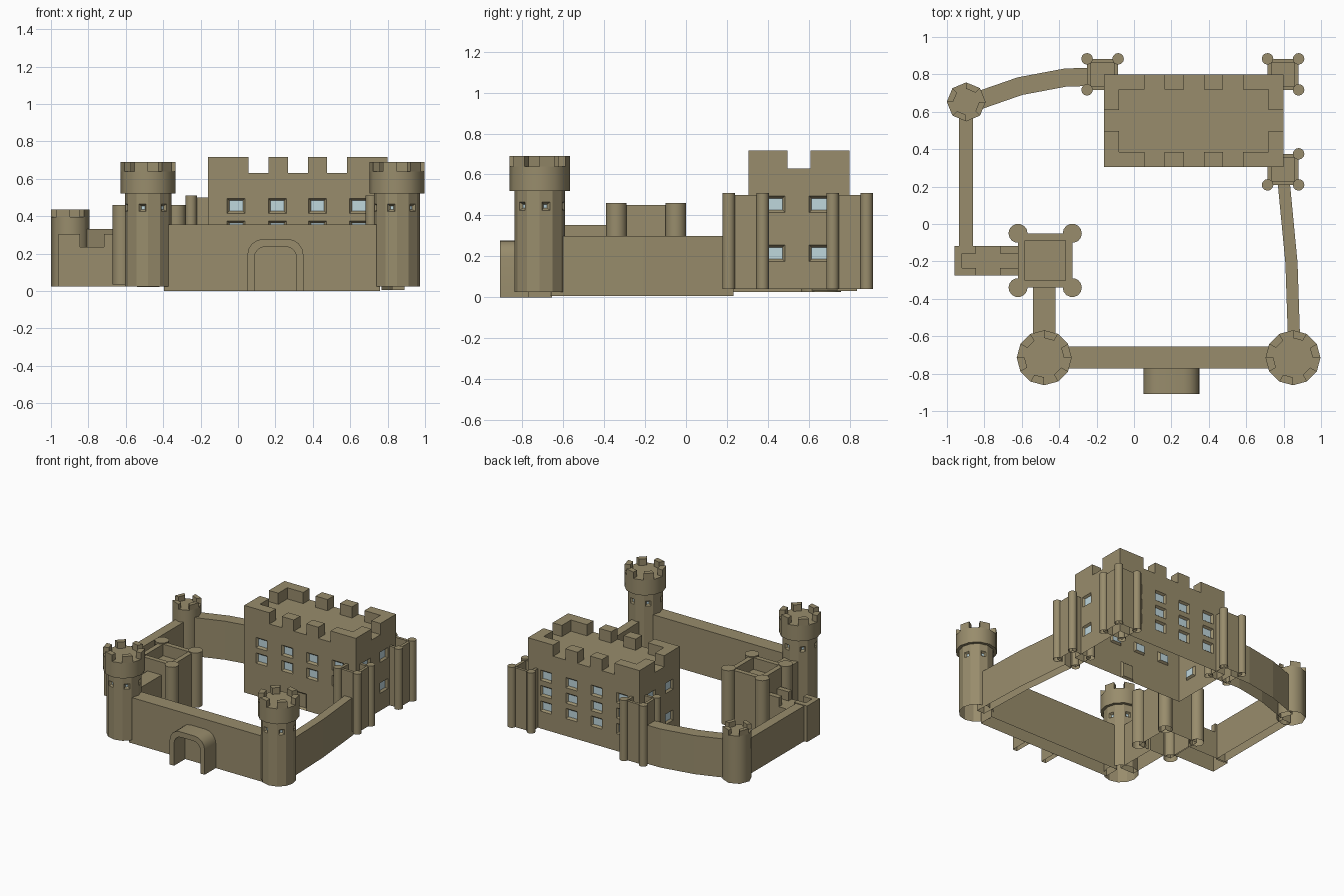
import bpy, bmesh, math

if "Cube" in bpy.data.objects:
    bpy.data.objects.remove(bpy.data.objects["Cube"])

def material(name, col):
    m = bpy.data.materials.new(name)
    m.diffuse_color = (*col, 1)
    m.use_nodes = True
    m.node_tree.nodes["Principled BSDF"].inputs["Base Color"].default_value = m.diffuse_color
    return m

STONE = material("stone", (0.315, 0.264, 0.150))
GLASS = material("window glass", (0.52, 0.68, 0.72))

def finish(name, bm, smooth=False):
    bmesh.ops.remove_doubles(bm, verts=bm.verts, dist=0.0002)
    me = bpy.data.meshes.new(name)
    bm.to_mesh(me)
    bm.free()
    me.materials.append(STONE)
    me.materials.append(GLASS)
    ob = bpy.data.objects.new(name, me)
    bpy.context.collection.objects.link(ob)
    if smooth:
        bpy.context.view_layer.objects.active = ob
        ob.select_set(True)
        bpy.ops.object.shade_smooth_by_angle(angle=math.radians(46))
        ob.select_set(False)
    return ob

def face(bm, pts, mat=0):
    f = bm.faces.new([bm.verts.new(p) for p in pts])
    f.material_index = mat

def sides(bm, pts, z0, z1, flip=False):
    for i, a in enumerate(pts):
        b = pts[(i + 1) % len(pts)]
        q = [(*a, z0), (*b, z0), (*b, z1), (*a, z1)]
        face(bm, q[::-1] if flip else q)

def prism(bm, pts, z0, z1):
    """Counter-clockwise outline, open below."""
    sides(bm, pts, z0, z1)
    face(bm, [(*p, z1) for p in pts])

def rect(x0, x1, y0, y1):
    return [(x0, y0), (x1, y0), (x1, y1), (x0, y1)]

def circle(cx, cy, r, n, phase=0):
    return [(cx + r * math.cos(phase + 2 * math.pi * i / n),
             cy + r * math.sin(phase + 2 * math.pi * i / n)) for i in range(n)]

def ring(bm, outer, inner, z, flip=False):
    n = len(outer)
    for i in range(n):
        j = (i + 1) % n
        q = [(*outer[i], z), (*outer[j], z), (*inner[j], z), (*inner[i], z)]
        face(bm, q[::-1] if flip else q)

def panel(bm, a, b, z0, z1, holes=(), rim=0.012, depth=0.015):
    """Wall from a to b with recessed openings (u0, u1, v0, v1, material)."""
    L = math.dist(a, b)
    ux, uy = (b[0] - a[0]) / L, (b[1] - a[1]) / L
    def P(u, v, d=0):
        return (a[0] + ux * u - uy * d, a[1] + uy * u + ux * d, v)
    us = sorted({0, L} | {h[0] for h in holes} | {h[1] for h in holes})
    vs = sorted({z0, z1} | {h[2] for h in holes} | {h[3] for h in holes})
    for u0, u1 in zip(us, us[1:]):
        for v0, v1 in zip(vs, vs[1:]):
            uc, vc = (u0 + u1) / 2, (v0 + v1) / 2
            hit = [h for h in holes if h[0] < uc < h[1] and h[2] < vc < h[3]]
            o = [(u0, v0), (u1, v0), (u1, v1), (u0, v1)]
            if not hit:
                face(bm, [P(*p) for p in o])
                continue
            n = [(u0 + rim, v0 + rim), (u1 - rim, v0 + rim),
                 (u1 - rim, v1 - rim), (u0 + rim, v1 - rim)]
            for i in range(4):
                j = (i + 1) % 4
                face(bm, [P(*o[i]), P(*o[j]), P(*n[j], depth), P(*n[i], depth)])
            face(bm, [P(*p, depth) for p in n], hit[0][4])

# Keep: four window walls, roof and battlements
X0, X1, Y0, Y1, ZB, ZR, ZT = -0.16, 0.80, 0.305, 0.80, 0.04, 0.63, 0.717
def windows(cols, rows):
    return [(c - 0.048, c + 0.048, r - 0.04, r + 0.04, 1) for c in cols for r in rows]
cols = [0.15, 0.37, 0.585, 0.805]
bm = bmesh.new()
front = windows(cols, (0.455, 0.335)) + [(0.425, 0.535, ZB, 0.17, 0)]
back = windows([X1 - X0 - c for c in cols], (0.455, 0.335, 0.215))
panel(bm, (X0, Y0), (X1, Y0), ZB, ZR, front)
panel(bm, (X1, Y1), (X0, Y1), ZB, ZR, back)
panel(bm, (X1, Y0), (X1, Y1), ZB, ZR, windows((0.13, 0.345), (0.455, 0.215)))
panel(bm, (X0, Y1), (X0, Y0), ZB, ZR, windows((0.15, 0.365), (0.455, 0.215)))
face(bm, [(*p, ZR) for p in rect(X0, X1, Y0, Y1)])
T = 0.08
cx, cy, hx, hy = (X0 + X1) / 2, (Y0 + Y1) / 2, (X1 - X0) / 2, (Y1 - Y0) / 2
for sx in (-1, 1):
    for sy in (-1, 1):
        # L-shaped corner merlon, mirrored to each corner
        pts = [(hx, hy), (hx - 0.217, hy), (hx - 0.217, hy - T), (hx - T, hy - T),
               (hx - T, 0.056), (hx, 0.056)]
        pts = [(cx + sx * x, cy + sy * y) for x, y in pts]
        prism(bm, pts if sx * sy > 0 else pts[::-1], ZR, ZT)
        a, b = sorted((cx + sx * 0.054, cx + sx * 0.157))
        c, d = sorted((cy + sy * hy, cy + sy * (hy - T)))
        prism(bm, rect(a, b, c, d), ZR, ZT)
finish("keep", bm)

# Square turrets with hollow tops and four corner columns
def turret(name, x, y, h, r, t, z0, zbox, ztop, n):
    bm = bmesh.new()
    o = rect(x - h, x + h, y - h, y + h)
    i = rect(x - h + t, x + h - t, y - h + t, y + h - t)
    sides(bm, o, z0, zbox)
    ring(bm, o, i, zbox)
    sides(bm, i, zbox - 0.09, zbox, True)
    face(bm, [(*p, zbox - 0.09) for p in i])
    finish(name, bm)
    bm = bmesh.new()
    for px, py in o:
        prism(bm, circle(px, py, r, n), z0, ztop)
    finish(name + "_columns", bm, True)

turret("keep_turret_back_left", -0.168, 0.80, 0.083, 0.031, 0.022, ZB, 0.50, 0.51, 12)
turret("keep_turret_back_right", 0.797, 0.80, 0.083, 0.031, 0.022, ZB, 0.50, 0.51, 12)
turret("keep_turret_front_right", 0.797, 0.292, 0.083, 0.031, 0.022, ZB, 0.50, 0.51, 12)
turret("inner_gate_tower", -0.475, -0.195, 0.145, 0.051, 0.037, 0.035, 0.452, 0.46, 14)

# Merlons standing on alternate sides of a polygon tower
def merlons(bm, outer, inner, z0, z1, start=0):
    n = len(outer)
    for i in range(start, n, 2):
        j = (i + 1) % n
        prism(bm, [outer[i], outer[j], inner[j], inner[i]], z0, z1)

# Front round towers: window shaft, wider crown
def round_tower(name, x, y):
    bm = bmesh.new()
    body, crown, inner = (circle(x, y, r, 12) for r in (0.124, 0.147, 0.105))
    for i in range(12):
        a, b = body[i], body[(i + 1) % 12]
        m = math.dist(a, b) / 2
        hole = [(m - 0.02, m + 0.02, 0.425, 0.465, 1)] if i % 2 == 0 else []
        panel(bm, a, b, 0.025, 0.52, hole, 0.011, 0.015)
    ring(bm, crown, body, 0.52, True)
    prism(bm, crown, 0.52, 0.64)
    merlons(bm, crown, inner, 0.64, 0.69)
    finish(name, bm, True)

round_tower("front_left_tower", -0.48, -0.715)
round_tower("front_right_tower", 0.85, -0.715)

# Back left tower
bm = bmesh.new()
o, i = circle(-0.897, 0.653, 0.104, 8), circle(-0.897, 0.653, 0.07, 8)
prism(bm, o, 0.025, 0.395)
merlons(bm, o, i, 0.395, 0.435, 1)
finish("back_left_tower", bm, True)

# Straight curtain walls
for name, box, z0, z1 in (
        ("gate_wall", (-0.395, 0.76, -0.773, -0.655), 0.0, 0.355),
        ("front_left_wall", (-0.54, -0.42, -0.65, -0.32), 0.02, 0.352),
        ("left_wall", (-0.935, -0.862, -0.13, 0.60), 0.025, 0.30)):
    bm = bmesh.new()
    prism(bm, rect(*box), z0, z1)
    finish(name, bm)

# Bent curtain walls swept along a path
def bent_wall(name, path, w, z0, z1):
    left, right = [], []
    for k, (x, y) in enumerate(path):
        p, q = path[max(k - 1, 0)], path[min(k + 1, len(path) - 1)]
        L = math.dist(p, q)
        nx, ny = -(q[1] - p[1]) / L * w / 2, (q[0] - p[0]) / L * w / 2
        left.append((x + nx, y + ny))
        right.append((x - nx, y - ny))
    bm = bmesh.new()
    prism(bm, right + left[::-1], z0, z1)
    finish(name, bm)

bent_wall("back_wall", [(-0.86, 0.65), (-0.61, 0.737), (-0.36, 0.784), (-0.19, 0.786)], 0.097, 0.03, 0.33)
bent_wall("right_wall", [(0.80, 0.23), (0.842, -0.21), (0.857, -0.66)], 0.065, 0.005, 0.30)

# Side barbican with battlements
bm = bmesh.new()
bx0, bx1, by0, by1 = -0.96, -0.60, -0.275, -0.117
prism(bm, rect(bx0, bx1, by0, by1), 0.025, 0.235)
prism(bm, [(bx0, by0), (-0.845, by0), (-0.845, by0 + 0.04), (bx0 + 0.04, by0 + 0.04),
           (bx0 + 0.04, by1 - 0.04), (-0.845, by1 - 0.04), (-0.845, by1), (bx0, by1)], 0.235, 0.305)
for y in (by0, by1 - 0.04):
    prism(bm, rect(-0.717, bx1, y, y + 0.04), 0.235, 0.305)
finish("side_barbican", bm)

# Main gate arch in front of the gate wall
def arch(hw, h, r, n=4):
    half = [(hw, 0.0)] + [(hw - r + r * math.cos(k * math.pi / 2 / n),
                           h - r + r * math.sin(k * math.pi / 2 / n)) for k in range(n + 1)]
    return [(0.2 + x, z) for x, z in half] + [(0.2 - x, z) for x, z in half[::-1]]

bm = bmesh.new()
o, i = arch(0.15, 0.278, 0.085), arch(0.113, 0.237, 0.06)
F, B = -0.91, -0.772
for k in range(len(o) - 1):
    (a, b), (c, d) = o[k:k + 2], i[k:k + 2]
    face(bm, [(a[0], F, a[1]), (b[0], F, b[1]), (d[0], F, d[1]), (c[0], F, c[1])])
    face(bm, [(a[0], F, a[1]), (a[0], B, a[1]), (b[0], B, b[1]), (b[0], F, b[1])])
    face(bm, [(c[0], B, c[1]), (c[0], F, c[1]), (d[0], F, d[1]), (d[0], B, d[1])])
finish("main_gate_arch", bm, True)
